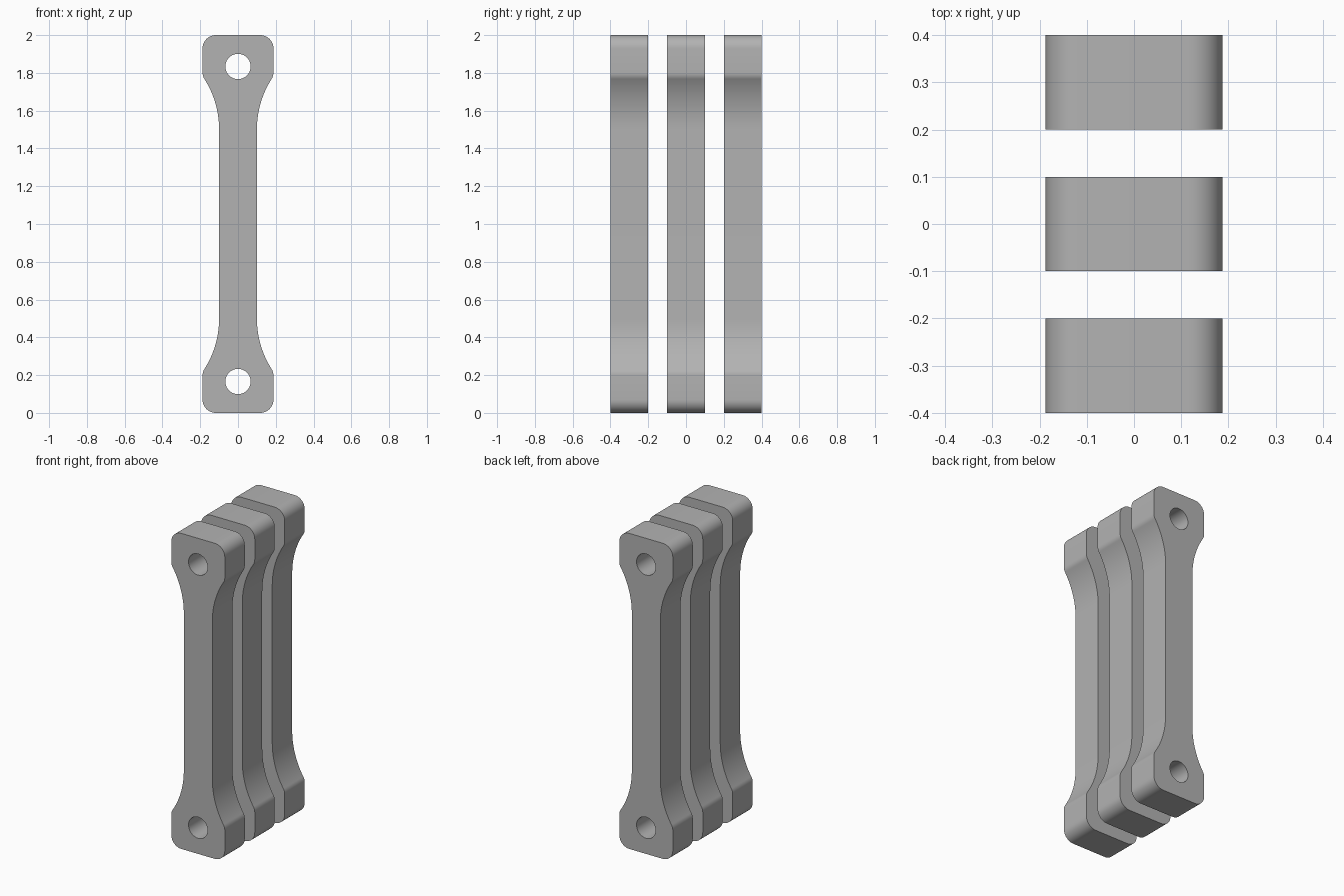
import bpy, bmesh, math
from mathutils import Vector

if "Cube" in bpy.data.objects:
    bpy.data.objects.remove(bpy.data.objects["Cube"])

HEAD, SHAFT, ARC, CORNER = 0.1875, 0.1, 0.5, 0.07
HOLE_Z, HOLE_R, THICK = 0.166, 0.067, 0.2

grey = bpy.data.materials.new("plain grey")
grey.diffuse_color = (0.45, 0.45, 0.45, 1)
grey.use_nodes = True
grey.node_tree.nodes["Principled BSDF"].inputs["Base Color"].default_value = grey.diffuse_color


def arc(cx, cz, r, a0, a1, n):
    """Points on a circular arc, angles in radians."""
    return [(cx + r * math.cos(a0 + (a1 - a0) * i / n),
             cz + r * math.sin(a0 + (a1 - a0) * i / n)) for i in range(n + 1)]


def soften(a, b, c, d, n=6):
    """Small rounded shoulder at corner b, between directions to a and c."""
    a, b, c = Vector(a), Vector(b), Vector(c)
    p, q = b + (a - b).normalized() * d, b + (c - b).normalized() * d
    return [tuple(p.lerp(b, i / n).lerp(b.lerp(q, i / n), i / n)) for i in range(n + 1)]


# Quarter outline: lower right corner, shoulder, flare into the shaft
sweep = math.acos(1 - (HEAD - SHAFT) / ARC)
flare = arc(SHAFT + ARC, 0.5, ARC, math.pi + sweep, math.pi, 16)
quarter = arc(HEAD - CORNER, CORNER, CORNER, -math.pi / 2, 0, 10)
quarter += soften(quarter[-1], flare[0], flare[1], 0.018) + flare[1:]

# Mirror it upward, then to the left
half = quarter + [(x, 2 - z) for x, z in reversed(quarter)]
outline = half + [(-x, z) for x, z in reversed(half)]


def make_link(name, y):
    bm = bmesh.new()
    loops = [outline] + [arc(0, z, HOLE_R, 0, math.tau, 40)[:-1]
                         for z in (HOLE_Z, 2 - HOLE_Z)]
    edges = []
    for loop in loops:
        vs = [bm.verts.new((x, y - THICK / 2, z)) for x, z in loop]
        edges += [bm.edges.new((v, vs[i - 1])) for i, v in enumerate(vs)]
    # Plate with two holes, extruded to its thickness
    bmesh.ops.triangle_fill(bm, edges=edges, use_beauty=True, use_dissolve=False)
    ext = bmesh.ops.extrude_face_region(bm, geom=bm.faces[:], use_keep_orig=True)
    moved = [g for g in ext["geom"] if isinstance(g, bmesh.types.BMVert)]
    bmesh.ops.translate(bm, verts=moved, vec=(0, THICK, 0))
    bmesh.ops.recalc_face_normals(bm, faces=bm.faces[:])
    mesh = bpy.data.meshes.new(name)
    bm.to_mesh(mesh)
    bm.free()
    mesh.materials.append(grey)
    ob = bpy.data.objects.new(name, mesh)
    bpy.context.collection.objects.link(ob)
    bpy.ops.object.select_all(action='DESELECT')
    ob.select_set(True)
    bpy.context.view_layer.objects.active = ob
    bpy.ops.object.shade_smooth_by_angle(angle=math.radians(30))


# Three identical links in a row
for name, y in (("front_link", -0.3), ("middle_link", 0), ("back_link", 0.3)):
    make_link(name, y)
